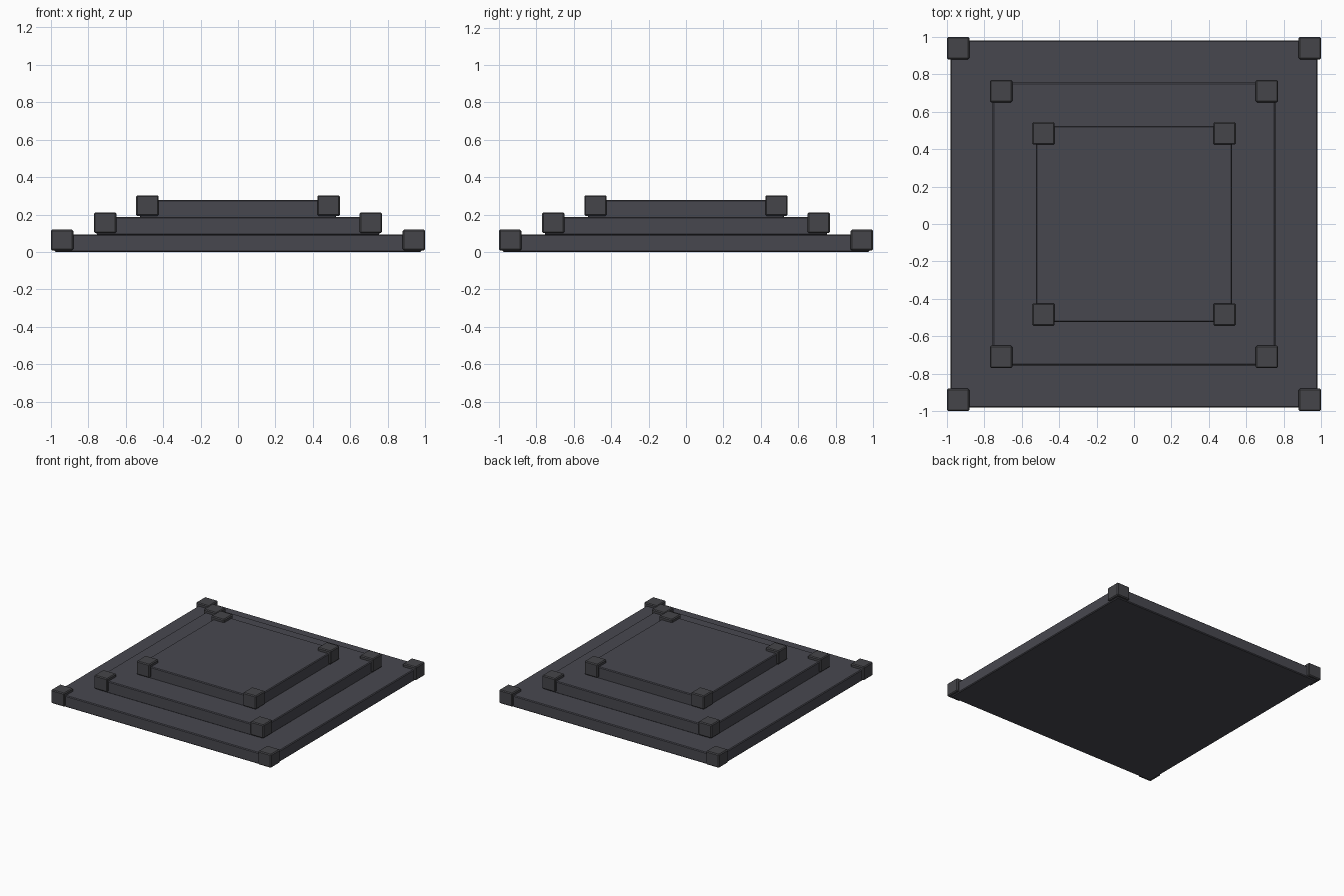
import bpy

cube = bpy.data.objects.get("Cube")
if cube:
    bpy.data.objects.remove(cube, do_unlink=True)


def make_material(name, color):
    mat = bpy.data.materials.new(name)
    mat.use_nodes = True
    mat.diffuse_color = color
    mat.node_tree.nodes["Principled BSDF"].inputs["Base Color"].default_value = color
    return mat


def make_box(name, x, y, half, bottom, top, mat, bevel):
    bpy.ops.mesh.primitive_cube_add(size=2, location=(x, y, (bottom + top) / 2))
    obj = bpy.context.object
    obj.name = name
    obj.scale = (half, half, (top - bottom) / 2)
    bpy.ops.object.transform_apply(location=False, rotation=False, scale=True)
    obj.data.materials.append(mat)
    mod = obj.modifiers.new("worn_edges", "BEVEL")
    mod.width = bevel
    mod.segments = 1
    return obj


slab_stone = make_material("dark slate", (0.064, 0.064, 0.078, 1))
block_stone = make_material("dark grey stone", (0.060, 0.060, 0.067, 1))

# Each tier: name, slab half width, corner block centre, slab bottom, slab top
tiers = [
    ("lower", 0.98, 0.94, 0.0, 0.094),
    ("middle", 0.755, 0.71, 0.09, 0.187),
    ("upper", 0.525, 0.484, 0.18, 0.278),
]
corners = {"front_right": (-1, -1), "front_left": (1, -1),
           "back_right": (-1, 1), "back_left": (1, 1)}

for tier, half, offset, bottom, top in tiers:
    # Square platform slab
    make_box(tier + "_slab", 0, 0, half, bottom, top, slab_stone, 0.006)
    # Raised corner blocks
    for corner, (sx, sy) in corners.items():
        make_box(f"{tier}_{corner}_block", sx * offset, sy * offset, 0.06,
                 top - 0.086, top + 0.025, block_stone, 0.007)
